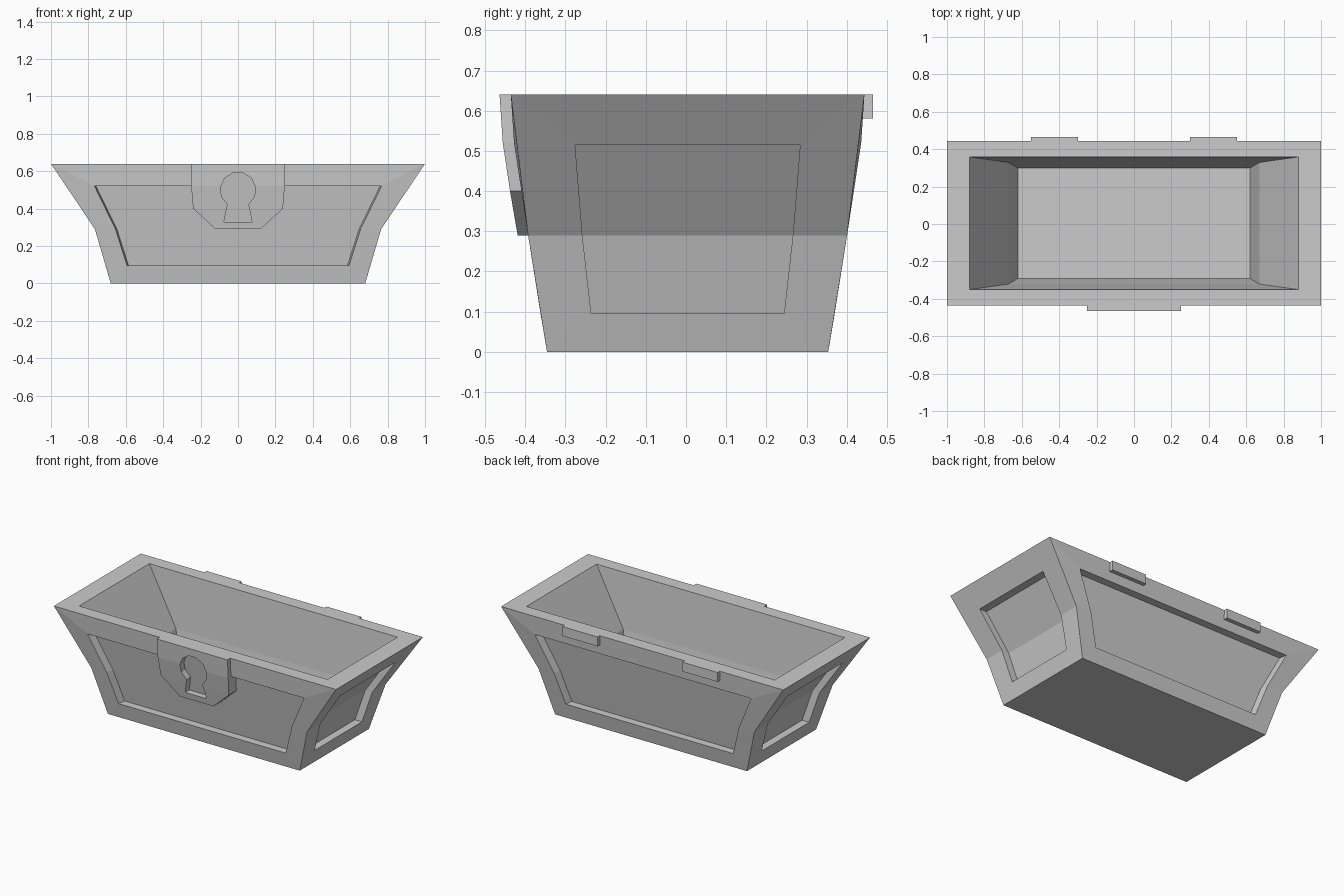
import bpy, bmesh, math

if "Cube" in bpy.data.objects:
    bpy.data.objects.remove(bpy.data.objects["Cube"])

SHIFT = 0.004  # body sits slightly behind centre


def finish(bm, name):
    bmesh.ops.remove_doubles(bm, verts=bm.verts, dist=1e-5)
    bmesh.ops.recalc_face_normals(bm, faces=bm.faces)
    me = bpy.data.meshes.new(name)
    bm.to_mesh(me)
    bm.free()
    ob = bpy.data.objects.new(name, me)
    bpy.context.collection.objects.link(ob)
    return ob


def face(bm, pts):
    return bm.faces.new([bm.verts.new(p) for p in pts])


def bridge(bm, a, b):
    n = len(a)
    for i in range(n):
        j = (i + 1) % n
        face(bm, [a[i], a[j], b[j], b[i]])


def wall_loop(rows, place):
    # rows: (half width, outward distance, z) from bottom to top
    r0, r1, r2 = rows
    order = [(-1, r0), (1, r0), (1, r1), (1, r2), (-1, r2), (-1, r1)]
    return [place(s * u, d, z) for s, (u, d, z) in order]


def rect(hx, hy, z):
    return [(sx * hx, sy * hy + SHIFT, z)
            for sx, sy in ((-1, -1), (1, -1), (1, 1), (-1, 1))]


# chest body: flared walls with framed recessed panels
outer = [(0.68, 0.35, 0), (0.765, 0.397, 0.29), (1.0, 0.44, 0.64)]
inner = [(0.88, 0.355, 0.64), (0.67, 0.325, 0.29), (0.62, 0.295, 0.10)]
long_panel = [(0.593, 0.366, 0.095), (0.655, 0.397, 0.29), (0.767, 0.432, 0.52)]
end_panel = [(0.24, 0.708, 0.095), (0.262, 0.765, 0.29), (0.28, 0.916, 0.515)]

bm = bmesh.new()
for s in (-1, 1):
    long_side = lambda u, d, z: (u, s * d + SHIFT, z)
    end_side = lambda u, d, z: (s * d, u + SHIFT, z)
    for place, frame, panel, taper in (
            (long_side, outer, long_panel, 0.008),
            (end_side, [(y, x, z) for x, y, z in outer], end_panel, 0.0)):
        recess = [(u - taper, d - 0.05, z) for u, d, z in panel]
        a, b, c = (wall_loop(r, place) for r in (frame, panel, recess))
        bridge(bm, a, b)
        bridge(bm, b, c)
        face(bm, [c[0], c[1], c[2], c[5]])
        face(bm, [c[5], c[2], c[3], c[4]])
# underside, rim, inner walls and floor
face(bm, rect(*outer[0]))
rings = [rect(*r) for r in [outer[2]] + inner]
for a, b in zip(rings, rings[1:]):
    bridge(bm, a, b)
face(bm, rings[-1])
body = finish(bm, "chest_body")

# lock plate: (half width, z, front y, back y)
rows = [(0.25, 0.64, -0.464, -0.436), (0.25, 0.52, -0.456, -0.378),
        (0.24, 0.40, -0.438, -0.355), (0.12, 0.29, -0.419, -0.335)]
bm = bmesh.new()
loops = [[(-w, f, z), (w, f, z), (w, b, z), (-w, b, z)] for w, z, f, b in rows]
for a, b in zip(loops, loops[1:]):
    bridge(bm, a, b)
face(bm, loops[0])
face(bm, loops[-1])
plate = finish(bm, "lock_plate")

# keyhole cutter: round head with a flared slot
head = [(0.095 * math.cos(math.radians(t)), 0.50 + 0.095 * math.sin(math.radians(t)))
        for t in range(-54, 235, 32)]
outline = head + [(-0.075, 0.33), (0.075, 0.33)]
bm = bmesh.new()
front = [(x, -0.6, z) for x, z in outline]
back = [(x, -0.379 - 0.16 * (z - 0.29), z) for x, z in outline]
bridge(bm, front, back)
face(bm, front)
face(bm, back)
cutter = finish(bm, "keyhole_cutter")
cutter.hide_render = True
cutter.display_type = 'WIRE'
for ob in (plate, body):
    m = ob.modifiers.new("keyhole", 'BOOLEAN')
    m.operation = 'DIFFERENCE'
    m.solver = 'EXACT'
    m.object = cutter

# hinge tabs on the back rim
for s, side in ((-1, "left"), (1, "right")):
    bm = bmesh.new()
    lo, hi = [[(s * x, y, z) for x, y in ((0.30, yb), (0.55, yb), (0.55, 0.466), (0.30, 0.466))]
              for z, yb in ((0.58, 0.435), (0.64, 0.444))]
    bridge(bm, lo, hi)
    face(bm, lo)
    face(bm, hi)
    finish(bm, "hinge_" + side)
